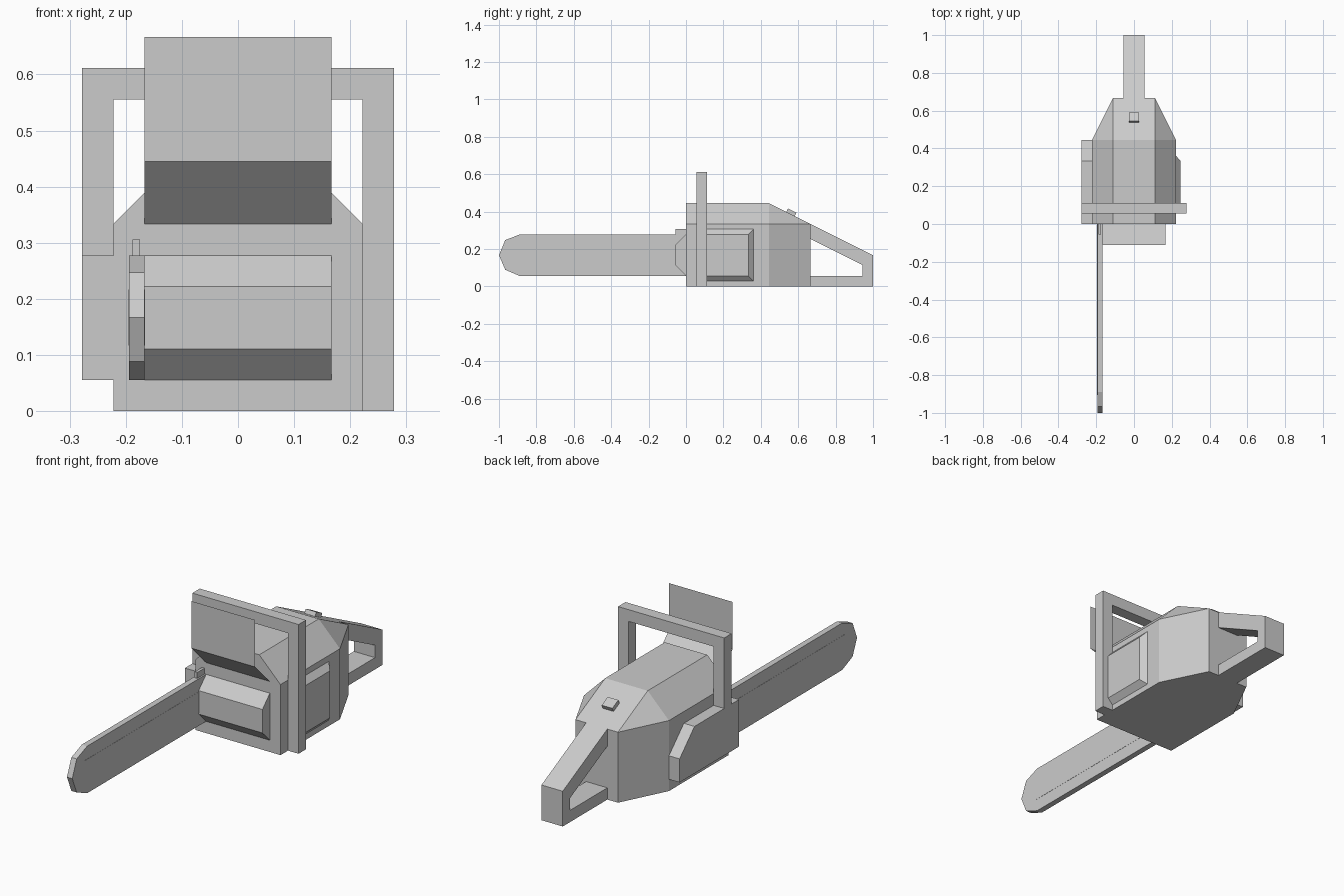
import bpy, bmesh
from math import atan2

if "Cube" in bpy.data.objects:
    bpy.data.objects.remove(bpy.data.objects["Cube"])

U = 1 / 18  # the whole model sits on this step


def finish(name, bm):
    mesh = bpy.data.meshes.new(name)
    bmesh.ops.recalc_face_normals(bm, faces=bm.faces)
    bm.to_mesh(mesh)
    bm.free()
    ob = bpy.data.objects.new(name, mesh)
    bpy.context.collection.objects.link(ob)
    return ob


def extrude(name, profile, axis, lo, hi):
    """Extrude a closed profile, given in steps, along x (profile y,z) or y (profile x,z)."""
    bm = bmesh.new()
    pts = [(lo, a, b) if axis == 'x' else (a, lo, b) for a, b in profile]
    face = bm.faces.new([bm.verts.new([c * U for c in p]) for p in pts])
    new = bmesh.ops.extrude_face_region(bm, geom=[face])['geom']
    d = (hi - lo) * U
    bmesh.ops.translate(bm, vec=(d, 0, 0) if axis == 'x' else (0, d, 0),
                        verts=[v for v in new if isinstance(v, bmesh.types.BMVert)])
    return finish(name, bm)


def box(name, x0, x1, y0, y1, z0, z1):
    return extrude(name, [(y0, z0), (y1, z0), (y1, z1), (y0, z1)], 'x', x0, x1)


# engine housing: chamfered block with a tapered rear
bm = bmesh.new()
section = [(-4, 0), (4, 0), (4, 6), (2, 8), (-2, 8), (-4, 6)]
front = [bm.verts.new((x * U, 0, z * U)) for x, z in section]
mid = [bm.verts.new((x * U, 8 * U, z * U)) for x, z in section]
rear = [bm.verts.new((x * U, 12 * U, z * U)) for x, z in [(-2, 0), (2, 0), (2, 6), (-2, 6)]]
bm.faces.new(front)
bm.faces.new(rear)
for i in range(6):
    j = (i + 1) % 6
    bm.faces.new((front[i], front[j], mid[j], mid[i]))
for ids, rids in [((0, 1), (1, 0)), ((1, 2), (2, 1)), ((2, 3), (2,)),
                  ((3, 4), (3, 2)), ((4, 5), (3,)), ((5, 0), (0, 3))]:
    bm.faces.new([mid[i] for i in ids] + [rear[i] for i in rids])
finish("engine_housing", bm)

# rear handle loop, with its slope continuing the housing
extrude("rear_handle", [(12, 0), (18, 0), (18, 3), (12, 6), (12, 4.55),
                        (17, 2.05), (17, 1), (12, 1)], 'x', -1, 1)

# safety button lying on the rear slope
button = box("safety_button", -0.5, 0.5, -0.45, 0.45, -0.15, 0.37)
button.location = (0, 10.05 * U, 6.97 * U)
button.rotation_euler.x = -atan2(1, 2)

# front handle hoop
extrude("front_handle", [(4, 0), (5, 0), (5, 11), (-5, 11), (-5, 5), (-4, 5),
                         (-4, 10), (4, 10)], 'y', 1, 2)

# clutch cover on the left side
extrude("clutch_cover", [(0, 1), (8, 1), (8, 3), (6, 5), (0, 5)], 'x', -5, -4)

# muffler on the front
extrude("muffler", [(0, 1), (-1, 2), (-1, 4), (0, 5)], 'x', -3, 3)

# guide bar, with a shallow panel outlined on both faces
bar = [(0, 1), (0, 5), (-16, 5), (-17.4, 4.45), (-18, 3), (-17.4, 1.6), (-16, 1)]
extrude("guide_bar", bar, 'x', -3.5, -3)
box("bar_panel", -3.515, -2.985, -16.3, 0, 2.1, 3.9)
box("bumper_spike", -3.38, -3.14, -1, 0, 4.5, 5.5)

# hand guard: a thin bent sheet
bm = bmesh.new()
rows = [[bm.verts.new((x * U, y * U, z * U)) for x in (-3, 3)]
        for y, z in [(0, 6), (-2, 8), (-2, 12)]]
for a, b in zip(rows, rows[1:]):
    bm.faces.new((a[0], a[1], b[1], b[0]))
finish("hand_guard", bm)

# starter cover on the right side: a raised panel with bevelled edges
bm = bmesh.new()
base = [bm.verts.new((4 * U, y * U, z * U)) for y, z in [(1.5, .5), (6.5, .5), (6.5, 5.5), (1.5, 5.5)]]
top = [bm.verts.new((4.45 * U, y * U, z * U)) for y, z in [(1.5, 1), (6, 1), (6, 5), (1.5, 5)]]
bm.faces.new(base)
bm.faces.new(top)
for i in range(4):
    j = (i + 1) % 4
    bm.faces.new((base[i], base[j], top[j], top[i]))
finish("starter_cover", bm)
